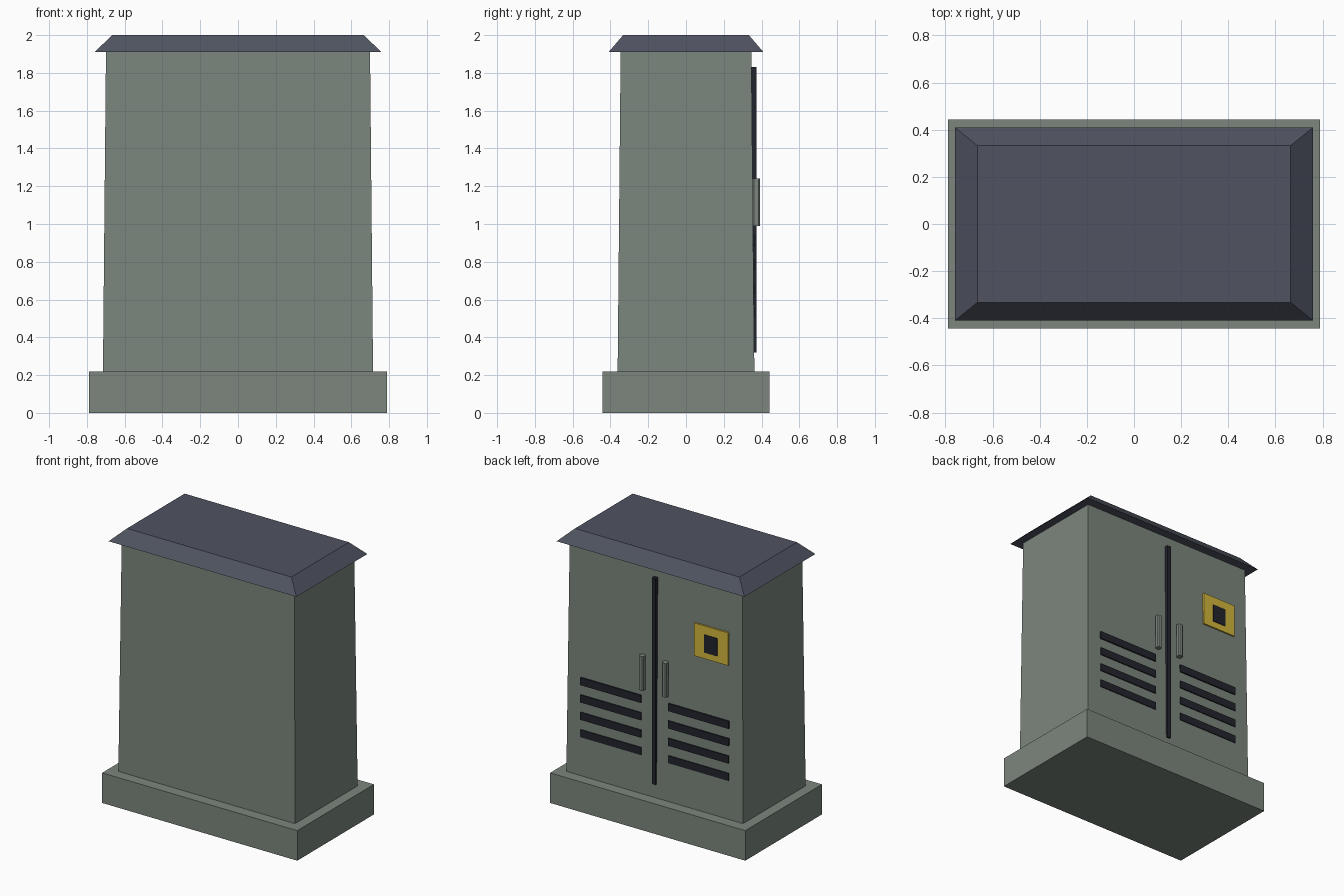
import bpy
import bmesh

cube = bpy.data.objects.get("Cube")
if cube:
    bpy.data.objects.remove(cube, do_unlink=True)


def material(name, rgb):
    m = bpy.data.materials.new(name)
    m.use_nodes = True
    m.diffuse_color = (*rgb, 1)
    bsdf = next(n for n in m.node_tree.nodes if n.type == 'BSDF_PRINCIPLED')
    bsdf.inputs["Base Color"].default_value = (*rgb, 1)
    return m


GREY = material("grey green paint", (0.20, 0.24, 0.205))
ROOF = material("slate roof", (0.08, 0.088, 0.12))
DARK = material("dark trim", (0.016, 0.018, 0.027))
YELLOW = material("warning yellow", (0.65, 0.47, 0.046))


def frustum(name, mat, bottom, top, z0, z1):
    """Box whose bottom and top have their own half sizes."""
    bm = bmesh.new()
    bmesh.ops.create_cube(bm, size=2)
    for v in bm.verts:
        hx, hy = top if v.co.z > 0 else bottom
        v.co = (v.co.x * hx, v.co.y * hy, z1 if v.co.z > 0 else z0)
    mesh = bpy.data.meshes.new(name)
    bm.to_mesh(mesh)
    bm.free()
    mesh.materials.append(mat)
    obj = bpy.data.objects.new(name, mesh)
    bpy.context.collection.objects.link(obj)
    return obj


def back_box(name, mat, x, z, width, height, y0, y1):
    """Box on the back wall, reaching from y0 to y1."""
    half = (width / 2, (y1 - y0) / 2)
    obj = frustum(name, mat, half, half, -height / 2, height / 2)
    obj.location = (x, (y0 + y1) / 2, z)
    return obj


# Plinth, tapered cabinet and hipped roof
frustum("plinth", GREY, (0.79, 0.443), (0.79, 0.443), 0, 0.22)
frustum("cabinet_body", GREY, (0.715, 0.362), (0.699, 0.346), 0.22, 1.915)
frustum("roof", ROOF, (0.76, 0.41), (0.665, 0.333), 1.91, 2.0)

# Seam between the two doors
back_box("door_seam", DARK, 0, 1.075, 0.03, 1.51, 0.34, 0.373)

# Handles and louvre slots on each door
for side, s in (("left", 1), ("right", -1)):
    handle = back_box(f"{side}_handle", GREY, s * 0.094, 1.115, 0.038, 0.25, 0.353, 0.392)
    bm = bmesh.new()
    bm.from_mesh(handle.data)
    uprights = [e for e in bm.edges if abs(e.verts[0].co.z - e.verts[1].co.z) > 0.1]
    bmesh.ops.bevel(bm, geom=uprights, offset=0.008, segments=1, affect='EDGES')
    bm.to_mesh(handle.data)
    bm.free()
    for i in range(4):
        back_box(f"{side}_vent_{i + 1}", DARK, s * 0.355, 0.53 + i * 0.127,
                 0.49, 0.055, 0.34, 0.366)

# Warning plate with its dark symbol
back_box("warning_plate", YELLOW, -0.457, 1.463, 0.275, 0.24, 0.335, 0.362)
back_box("warning_symbol", DARK, -0.455, 1.455, 0.105, 0.13, 0.36, 0.367)
